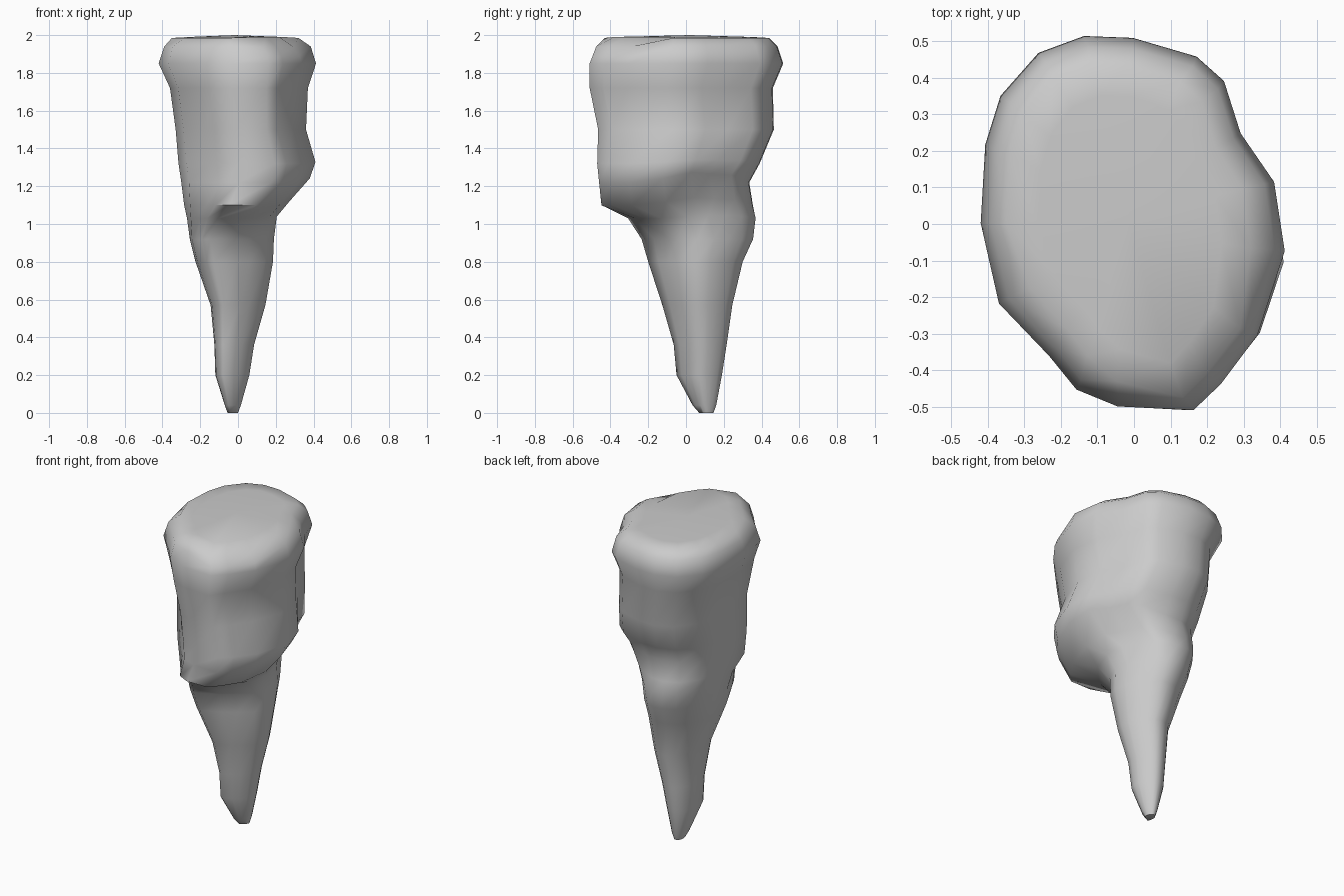
import bpy, bmesh, math

if "Cube" in bpy.data.objects:
    bpy.data.objects.remove(bpy.data.objects["Cube"])

# Cross-section of the broad head and of the tapering stem (unit box, counter-clockwise)
HEAD = [(1, -.15), (.93, .22), (.71, .48), (.6, .76), (.42, .89), (0, .99), (-.32, 1), (-.62, .91),
        (-.87, .68), (-.97, .42), (-1, 0), (-.88, -.43), (-.55, -.71), (-.37, -.89), (-.1, -.98),
        (.4, -1), (.58, -.86), (.82, -.6)]
STEM = [(1, 0), (.93, .3), (.75, .57), (.53, .8), (.3, .95), (.05, 1), (-.2, .97), (-.5, .85),
        (-.75, .62), (-.95, .3), (-1, 0), (-.95, -.4), (-.85, -.7), (-.72, -.9), (-.52, -1),
        (.08, -.78), (.4, -.6), (.8, -.35)]

# Extents by height: z, left, right, front, back
RINGS = [
    (0.00, -.055, .00, .07, .145),
    (0.04, -.07, .015, .035, .16),
    (0.20, -.12, .06, -.05, .19),
    (0.36, -.125, .085, -.065, .215),
    (0.57, -.145, .145, -.125, .245),
    (0.80, -.225, .185, -.20, .30),
    (0.92, -.255, .19, -.235, .355),
    (1.03, -.27, .205, -.31, .37),
    (1.10, -.285, .27, -.455, .355),
    (1.22, -.30, .38, -.46, .335),
    (1.32, -.315, .41, -.47, .39),
    (1.50, -.33, .36, -.465, .465),
    (1.72, -.36, .37, -.51, .46),
    (1.85, -.42, .413, -.51, .515),
    (1.94, -.39, .385, -.48, .485),
    (1.985, -.35, .32, -.44, .44),
]


def smooth(a, b, t):
    t = max(0, min(1, (t - a) / (b - a)))
    return t * t * (3 - 2 * t)


def section(z, x0, x1, y0, y1):
    w = smooth(.92, 1.14, z)
    # underside of the bulge climbs towards the back right
    rise = .08 * max(0, 1 - abs(z - 1.18) / .2)
    # shallow dent down the right-hand front of the head
    hollow = .015 * max(0, 1 - abs(z - 1.6) / .25)
    pts = []
    for i, (h, s) in enumerate(zip(HEAD, STEM)):
        u, v = (s[k] + (h[k] - s[k]) * w for k in (0, 1))
        lift = rise * max(0, u) * smooth(-.5, .4, v)
        dent = hollow if i >= 16 else 0
        pts.append(((x0 + x1) / 2 + u * (x1 - x0) / 2 - dent,
                    (y0 + y1) / 2 + v * (y1 - y0) / 2 + dent, z + lift))
    return pts


# Loft the rock from tip to head
bm = bmesh.new()
loops = [[bm.verts.new(p) for p in section(*r)] for r in RINGS]
# crisp, lower rim at the front right
for i in (15, 16, 17):
    loops[-1][i].co.x *= 1.12
    loops[-1][i].co.y *= 1.08
    loops[-1][i].co.z = 1.94
    loops[-2][i].co.x *= 1.03
    loops[-2][i].co.y *= 1.03
    loops[-2][i].co.z = 1.89
# wider bevel at the front left
for i in (11, 12, 13):
    loops[-1][i].co.x *= .92
    loops[-1][i].co.y *= .92
n = len(HEAD)
for a, b in zip(loops, loops[1:]):
    for i in range(n):
        j = (i + 1) % n
        bm.faces.new((a[i], a[j], b[j], b[i]))

# Close the tip and the slightly crowned flat top
bm.faces.new(loops[0][::-1])
crown = bm.verts.new((-.02, .02, 2.0))
mid = [bm.verts.new((v.co.x * .75, v.co.y * .8, 1.99)) for v in loops[-1]]
for i in range(n):
    j = (i + 1) % n
    bm.faces.new((loops[-1][i], loops[-1][j], mid[j], mid[i]))
    bm.faces.new((mid[i], mid[j], crown))
bmesh.ops.recalc_face_normals(bm, faces=bm.faces[:])

mesh = bpy.data.meshes.new("rock_spike")
bm.to_mesh(mesh)
bm.free()
rock = bpy.data.objects.new("rock_spike", mesh)
bpy.context.collection.objects.link(rock)
bpy.context.view_layer.objects.active = rock
rock.select_set(True)
bpy.ops.object.shade_smooth_by_angle(angle=math.radians(60))
